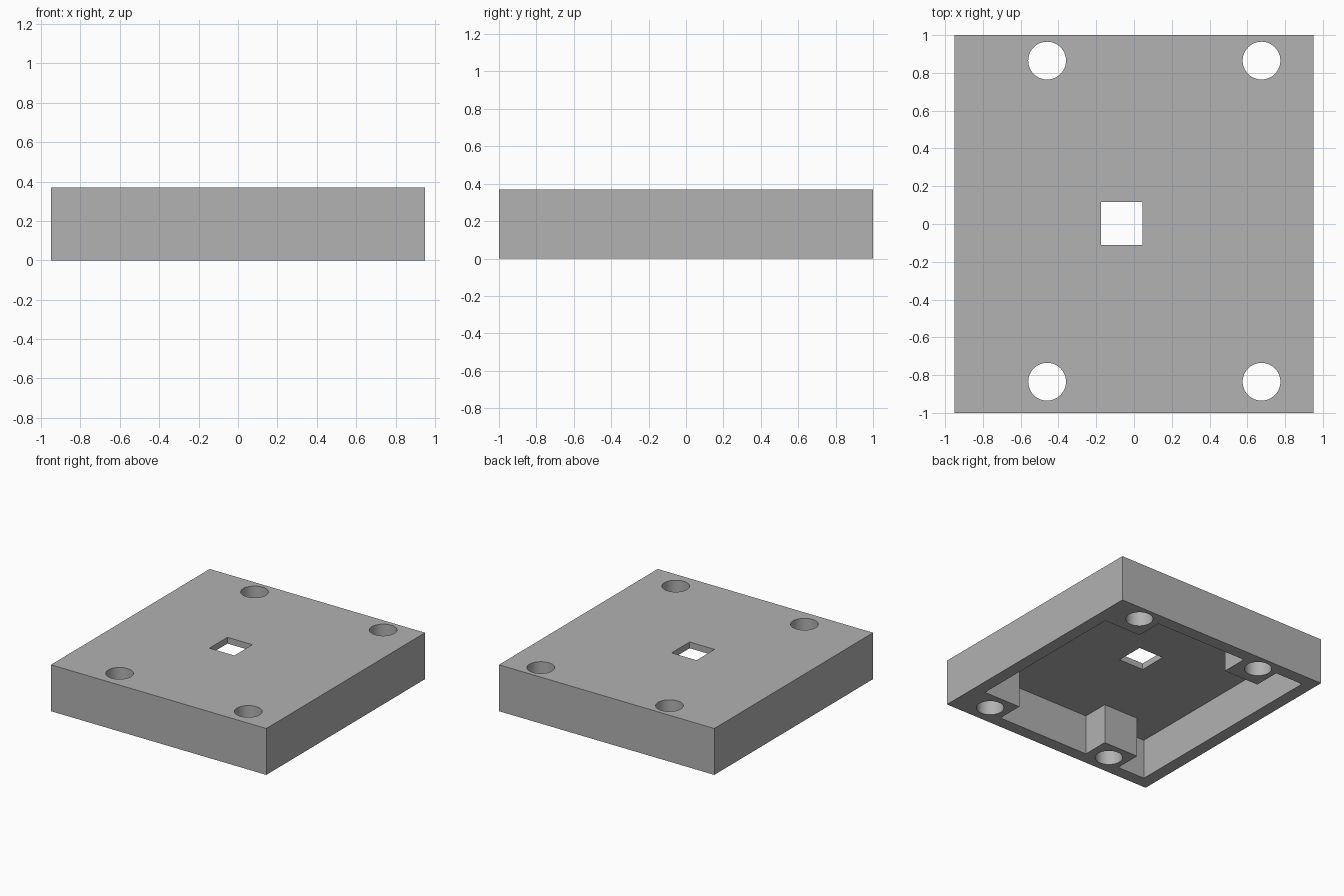
import bpy
import bmesh
from math import cos, sin, tau, radians

default = bpy.data.objects.get("Cube")
if default:
    bpy.data.objects.remove(default, do_unlink=True)

HEIGHT, CEILING = 0.37, 0.32

grey = bpy.data.materials.new("plain grey")
grey.use_nodes = True
grey.diffuse_color = (0.445, 0.445, 0.445, 1)
grey.node_tree.nodes["Principled BSDF"].inputs["Base Color"].default_value = grey.diffuse_color


def prism(name, outline, bottom, top):
    """Extrude a flat outline from bottom to top."""
    bm = bmesh.new()
    face = bm.faces.new([bm.verts.new((x, y, bottom)) for x, y in outline])
    side = bmesh.ops.extrude_face_region(bm, geom=[face])
    verts = [v for v in side["geom"] if isinstance(v, bmesh.types.BMVert)]
    bmesh.ops.translate(bm, verts=verts, vec=(0, 0, top - bottom))
    bmesh.ops.recalc_face_normals(bm, faces=bm.faces)
    mesh = bpy.data.meshes.new(name)
    bm.to_mesh(mesh)
    bm.free()
    mesh.materials.append(grey)
    obj = bpy.data.objects.new(name, mesh)
    bpy.context.collection.objects.link(obj)
    return obj


def rectangle(x0, x1, y0, y1):
    return [(x0, y0), (x1, y0), (x1, y1), (x0, y1)]


def circle(cx, cy, r, n=48):
    return [(cx + r * cos(tau * i / n), cy + r * sin(tau * i / n)) for i in range(n)]


# Solid block of the cover
cover = prism("cover", rectangle(-0.95, 0.95, -1, 1), 0, HEIGHT)

# Underside cavity, leaving walls and four screw bosses
half = [(-0.85, -0.9), (-0.605, -0.9), (-0.605, -0.685), (-0.295, -0.685),
        (-0.295, -0.9), (0.522, -0.9), (0.522, -0.685), (0.85, -0.685)]
cavity = half + [(x, -y) for x, y in reversed(half)]
cutters = [prism("cavity_cutter", cavity, -0.1, CEILING)]

# Square window in the top
cutters.append(prism("window_cutter", rectangle(-0.175, 0.045, -0.11, 0.117), 0.2, 0.5))

# Screw holes through the bosses
for x in (-0.46, 0.675):
    for y in (-0.835, 0.865):
        cutters.append(prism("screw_hole_cutter", circle(x, y, 0.1), -0.2, 0.6))

# Cut everything out of the block
bpy.context.view_layer.objects.active = cover
for cutter in cutters:
    cut = cover.modifiers.new("cut", "BOOLEAN")
    cut.operation = "DIFFERENCE"
    cut.solver = "EXACT"
    cut.object = cutter
    bpy.ops.object.modifier_apply(modifier=cut.name)
    bpy.data.objects.remove(cutter, do_unlink=True)

# Smooth hole walls, sharp edges elsewhere
bpy.ops.object.select_all(action="DESELECT")
cover.select_set(True)
bpy.ops.object.shade_smooth_by_angle(angle=radians(30))
